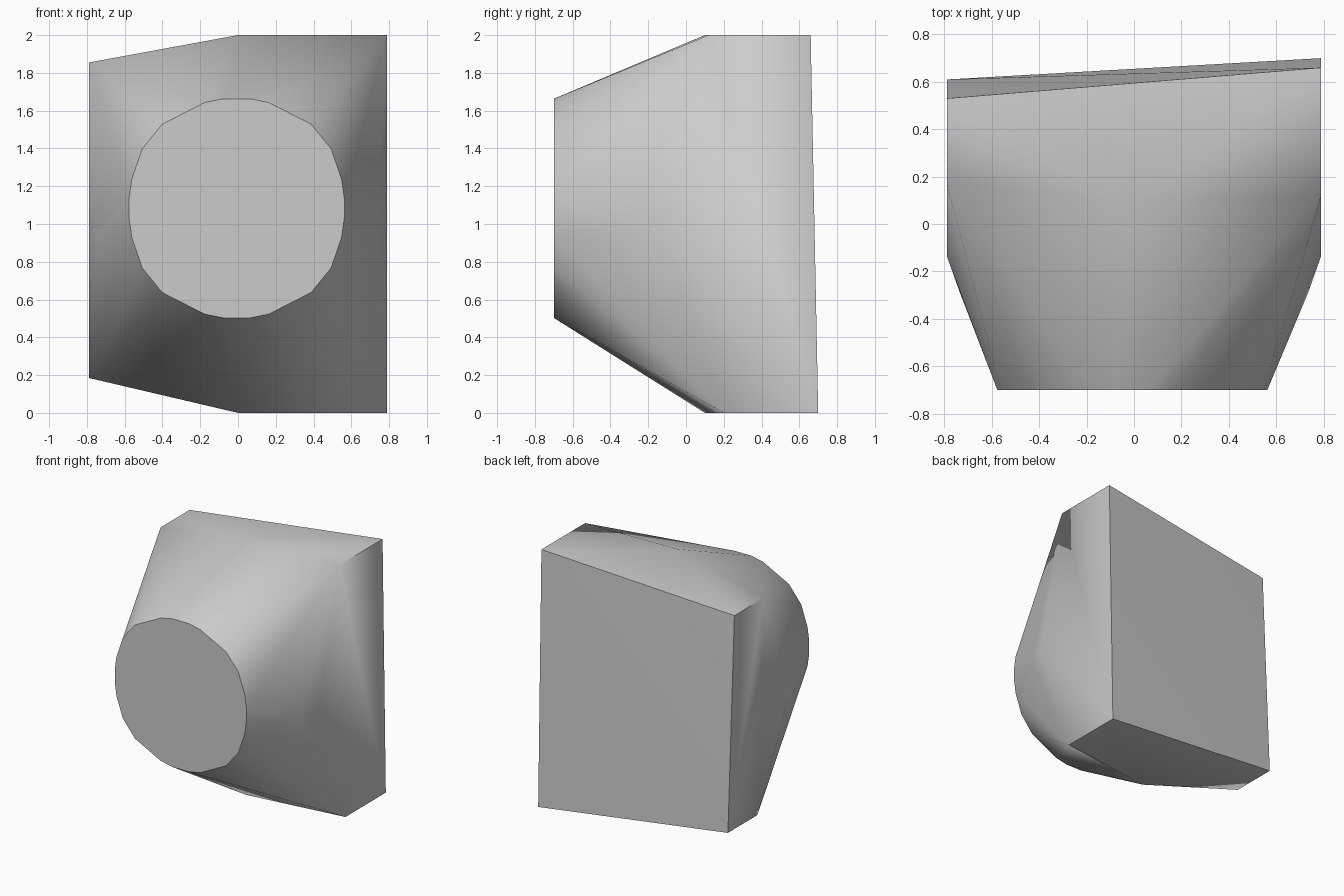
import bpy
import bmesh
import math

cube = bpy.data.objects.get("Cube")
if cube:
    bpy.data.objects.remove(cube, do_unlink=True)

# Single grey material
grey = bpy.data.materials.new("plain grey")
grey.use_nodes = True
colour = (0.6, 0.6, 0.6, 1)
grey.diffuse_color = colour
grey.node_tree.nodes["Principled BSDF"].inputs["Base Color"].default_value = colour

# Round front face: one quadrant of its outline, mirrored both ways
quadrant = [(0.07, 0.58), (0.17, 0.56), (0.395, 0.445),
            (0.5, 0.315), (0.555, 0.155), (0.57, 0.05)]
points = [(sx * x - 0.007, -0.7, 1.083 + sz * z)
          for x, z in quadrant for sx in (-1, 1) for sz in (-1, 1)]

# Corners of the tall left end and the shorter right end
points += [(0.79, 0.12, 2), (0.79, 0.66, 2), (0.79, 0.2, 0), (0.79, 0.7, 0)]
points += [(-0.79, 0.17, 1.855), (-0.79, 0.53, 1.855),
           (-0.79, 0.245, 0.185), (-0.79, 0.61, 0.185)]

# Ridge points on the top and bottom
points += [(0, 0.1, 2), (0, 0.1, 0)]

# Bulging sides
for side in (-1, 1):
    points += [(side * 0.79, -0.135, 0.95), (side * 0.735, -0.29, 0.95)]

# Wrap the points in one convex solid and merge its flat areas
bm = bmesh.new()
for p in points:
    bm.verts.new(p)
hull = bmesh.ops.convex_hull(bm, input=bm.verts)
loose = [v for v in bm.verts if not v.link_faces]
bmesh.ops.delete(bm, geom=loose, context="VERTS")
bmesh.ops.dissolve_limit(bm, angle_limit=math.radians(0.3),
                         verts=bm.verts, edges=bm.edges)
bmesh.ops.recalc_face_normals(bm, faces=bm.faces)

mesh = bpy.data.meshes.new("tapered_body")
bm.to_mesh(mesh)
bm.free()
mesh.materials.append(grey)
body = bpy.data.objects.new("tapered_body", mesh)
bpy.context.collection.objects.link(body)

# Smooth the flowing sides, keep the rims sharp
bpy.ops.object.select_all(action="DESELECT")
body.select_set(True)
bpy.context.view_layer.objects.active = body
bpy.ops.object.shade_smooth_by_angle(angle=math.radians(30))
